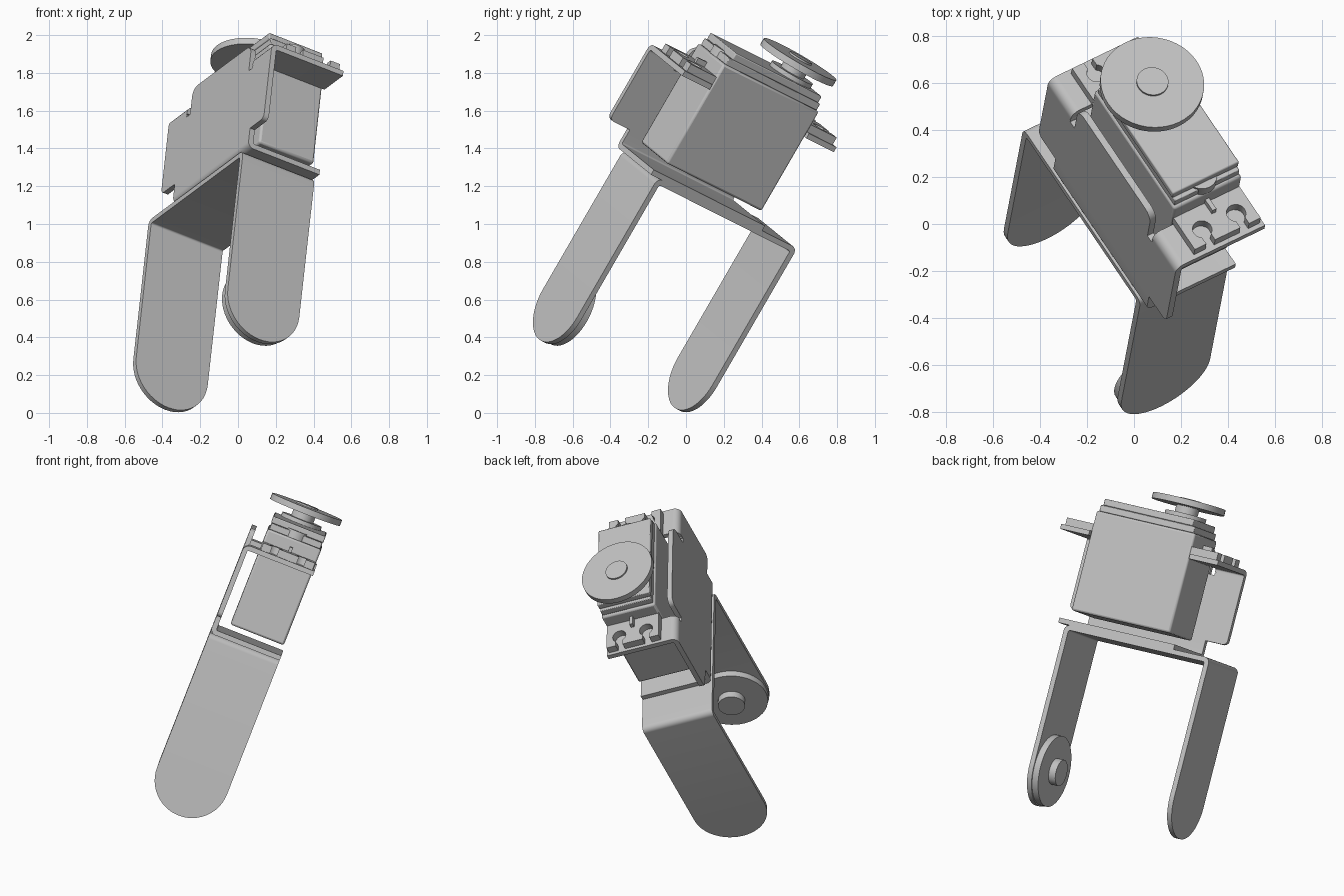
import bpy, bmesh, math
from mathutils import Matrix, Vector

cube = bpy.data.objects.get("Cube")
if cube:
    bpy.data.objects.remove(cube)

grey = bpy.data.materials.new("light_grey")
grey.use_nodes = True
COLOUR = (0.53, 0.53, 0.53, 1)
grey.diffuse_color = COLOUR
grey.node_tree.nodes["Principled BSDF"].inputs["Base Color"].default_value = COLOUR

# Tilted frame of the assembly: x along the servo, y across it, z up its shaft
up = Vector((0.096, 0.499, 0.861)).normalized()
across = Vector((0.85, 0.41, -0.33))
across = (across - up * across.dot(up)).normalized()
along = across.cross(up)
FRAME = Matrix((along, across, up)).transposed().to_4x4()


def fillet(corners, steps=6):
    """Round each (x, y, radius) corner of an outline."""
    out = []
    for i, (x, y, r) in enumerate(corners):
        c = Vector((x, y))
        if not r:
            out.append(c)
            continue
        a = (Vector(corners[i - 1][:2]) - c).normalized()
        b = (Vector(corners[(i + 1) % len(corners)][:2]) - c).normalized()
        half = math.acos(max(-1, min(1, a.dot(b)))) / 2
        mid = c + (a + b).normalized() * (r / math.sin(half))
        start = c + a * (r / math.tan(half)) - mid
        end = c + b * (r / math.tan(half)) - mid
        for s in range(steps + 1):
            out.append(mid + start.lerp(end, s / steps).normalized() * r)
    return out


def arc(cx, cy, r, a0, a1, n=24):
    return [(cx + r * math.cos(math.radians(a0 + (a1 - a0) * i / n)),
             cy + r * math.sin(math.radians(a0 + (a1 - a0) * i / n))) for i in range(n + 1)]


def prism(name, outline, axis, lo, hi, bevel=0):
    """Extrude a 2D outline along local axis 0, 1 or 2."""
    bm = bmesh.new()

    def place(p, d):
        co = list(p)
        co.insert(axis, d)
        return bm.verts.new(co)
    face = bm.faces.new([place(p, lo) for p in outline])
    ext = bmesh.ops.extrude_face_region(bm, geom=[face], use_keep_orig=True)
    shift = Vector((0, 0, 0))
    shift[axis] = hi - lo
    bmesh.ops.translate(bm, vec=shift, verts=[g for g in ext["geom"] if isinstance(g, bmesh.types.BMVert)])
    bmesh.ops.recalc_face_normals(bm, faces=bm.faces)
    mesh = bpy.data.meshes.new(name)
    bm.to_mesh(mesh)
    bm.free()
    ob = bpy.data.objects.new(name, mesh)
    bpy.context.collection.objects.link(ob)
    mesh.materials.append(grey)
    ob.matrix_world = FRAME
    if bevel:
        mod = ob.modifiers.new("edges", "BEVEL")
        mod.width, mod.segments = bevel, 2
    bpy.ops.object.select_all(action="DESELECT")
    ob.select_set(True)
    bpy.context.view_layer.objects.active = ob
    bpy.ops.object.shade_smooth_by_angle(angle=math.radians(30))
    return ob


def box(name, x, y, z, bevel=0):
    return prism(name, [(x[0], y[0]), (x[1], y[0]), (x[1], y[1]), (x[0], y[1])], 2, z[0], z[1], bevel)


def disc(name, x, y, r, axis, lo, hi):
    return prism(name, arc(x, y, r, 0, 360, 48)[:-1], axis, lo, hi)


T = 0.03                      # sheet thickness
MID = 0.465                   # servo centre along its length
SIDE, EDGE = -0.573, -0.128   # sheet edges across
AXIS = (SIDE + EDGE) / 2
R = (EDGE - SIDE) / 2
TIP, WEB = 0.18, 1.035        # arm tip centre and web top
BACK, FRONT = -0.163, 0.803   # outer faces of the arms

# U bracket: bent sheet plus round arm tips
prism("u_bracket", fillet([(BACK, TIP, 0), (BACK, WEB, 0.035), (FRONT, WEB, 0.035), (FRONT, TIP, 0),
                           (FRONT - T, TIP, 0), (FRONT - T, WEB - T, 0.01),
                           (BACK + T, WEB - T, 0.01), (BACK + T, TIP, 0)]), 1, SIDE, EDGE)
for name, x in (("back_arm_tip", BACK), ("front_arm_tip", FRONT - T)):
    prism(name, arc(AXIS, TIP, R, 180, 360), 0, x, x + T)

# Idler disc and pin inside the front arm
disc("idler_disc", AXIS, TIP, 0.215, 0, FRONT - T - 0.04, FRONT - T)
disc("idler_pin", AXIS, TIP, 0.08, 0, FRONT - T - 0.085, FRONT - T - 0.04)

# Servo bracket: side plate with raised middle and relief notches
TAB = 1.61
half = [(0.385, 1.15, 0), (0.525, 1.15, 0.03), (0.525, 1.56, 0), (0.335, 1.56, 0.01),
        (0.335, 1.54, 0), (0.30, 1.54, 0), (0.30, 1.70, 0.05)]
outline = [(MID + x, z, r) for x, z, r in half] + [(MID - x, z, r) for x, z, r in reversed(half)]
prism("bracket_side", fillet(outline), 1, SIDE, SIDE + T)
prism("bracket_base", fillet([(SIDE, 1.15, 0), (SIDE, WEB, 0.035), (EDGE, WEB, 0), (EDGE, WEB + T, 0),
                              (SIDE + T, WEB + T, 0.01), (SIDE + T, 1.15, 0)]), 0, MID - 0.385, MID + 0.385)

# Both ends: folded tab, servo lug with open screw slots, rib
lug = [(0.30, -0.165), (0.505, -0.165)]
for y in (-0.085, 0.085):
    lug += [(0.505, y - 0.022)] + arc(0.435, y, 0.042, -32, -328, 14) + [(0.505, y + 0.022)]
lug += [(0.505, 0.165), (0.30, 0.165)]
CY = -0.308                   # servo centre across
for end, s in (("front", 1), ("back", -1)):
    lo, hi = sorted((MID + s * 0.335, MID + s * 0.525))
    prism(end + "_tab", fillet([(SIDE, 1.56, 0), (SIDE, TAB, 0.04), (EDGE, TAB, 0), (EDGE, TAB - T, 0),
                                (SIDE + T, TAB - T, 0.01), (SIDE + T, 1.56, 0)]), 0, lo, hi)
    prism(end + "_lug", [(MID + s * x, CY + y) for x, y in lug], 2, TAB, TAB + 0.045)
    lo, hi = sorted((MID + s * 0.32, MID + s * 0.39))
    box(end + "_lug_rib", (lo, hi), (CY - 0.01, CY + 0.01), (TAB + 0.045, TAB + 0.075))


# Servo case in stacked tiers
def tier(name, length, width, lo, hi, bevel):
    box(name, (MID - length, MID + length), (CY - width, CY + width), (lo, hi), bevel)


tier("servo_case", 0.33, 0.17, 1.125, 1.735, 0.012)
tier("servo_shoulder", 0.315, 0.162, 1.735, 1.775, 0.004)
tier("servo_lid", 0.298, 0.166, 1.775, 1.815, 0.006)
disc("lid_boss", 0.725, CY, 0.07, 2, 1.735, 1.785)

# Output shaft and round horn
SHAFT = 0.30
disc("gear_boss", SHAFT, CY, 0.125, 2, 1.81, 1.84)
disc("output_shaft", SHAFT, CY, 0.07, 2, 1.84, 1.885)
disc("horn_disc", SHAFT, CY, 0.222, 2, 1.885, 1.922)
disc("horn_cap", SHAFT, CY, 0.068, 2, 1.922, 1.932)
